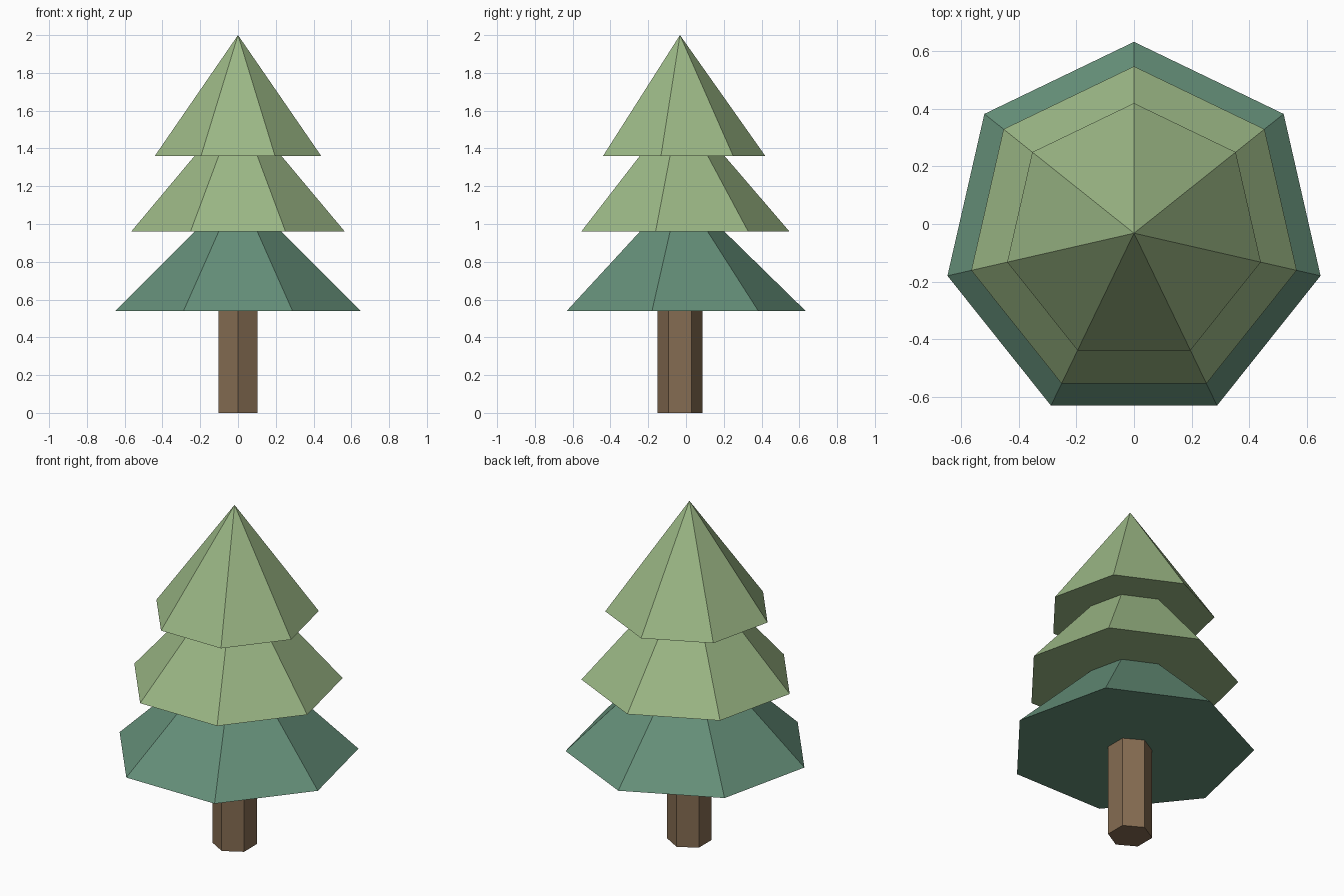
import bpy
import bmesh
from math import cos, sin, pi, tau

cube = bpy.data.objects.get("Cube")
if cube:
    bpy.data.objects.remove(cube, do_unlink=True)

CENTRE_Y = -0.032


def make_material(name, rgb):
    mat = bpy.data.materials.new(name)
    mat.use_nodes = True
    colour = (*rgb, 1.0)
    mat.diffuse_color = colour
    mat.node_tree.nodes["Principled BSDF"].inputs["Base Color"].default_value = colour
    return mat


def ring(bm, sides, radius, z):
    """Regular polygon with one corner pointing to the back."""
    angles = [pi / 2 + tau * i / sides for i in range(sides)]
    return [bm.verts.new((radius * cos(a), radius * sin(a), z)) for a in angles]


def make_part(name, sides, radius, bottom, top, mat, pointed):
    """Closed flat-shaded pyramid or prism."""
    bm = bmesh.new()
    low = ring(bm, sides, radius, bottom)
    bm.faces.new(low[::-1])
    if pointed:
        tip = bm.verts.new((0, 0, top))
        for i in range(sides):
            bm.faces.new((low[i], low[(i + 1) % sides], tip))
    else:
        high = ring(bm, sides, radius, top)
        bm.faces.new(high)
        for i in range(sides):
            j = (i + 1) % sides
            bm.faces.new((low[i], low[j], high[j], high[i]))
    mesh = bpy.data.meshes.new(name)
    bm.to_mesh(mesh)
    bm.free()
    mesh.materials.append(mat)
    obj = bpy.data.objects.new(name, mesh)
    obj.location.y = CENTRE_Y
    bpy.context.collection.objects.link(obj)
    return obj


bark = make_material("brown bark", (0.235, 0.150, 0.084))
dark_green = make_material("blue green needles", (0.130, 0.275, 0.191))
light_green = make_material("light green needles", (0.328, 0.474, 0.235))

# Hexagonal trunk
make_part("trunk", 6, 0.12, 0.0, 0.56, bark, False)

# Three overlapping seven-sided tiers of branches
make_part("lower_branches", 7, 0.665, 0.54, 1.19, dark_green, True)
make_part("middle_branches", 7, 0.58, 0.96, 1.635, light_green, True)
make_part("top_branches", 7, 0.452, 1.36, 2.0, light_green, True)
